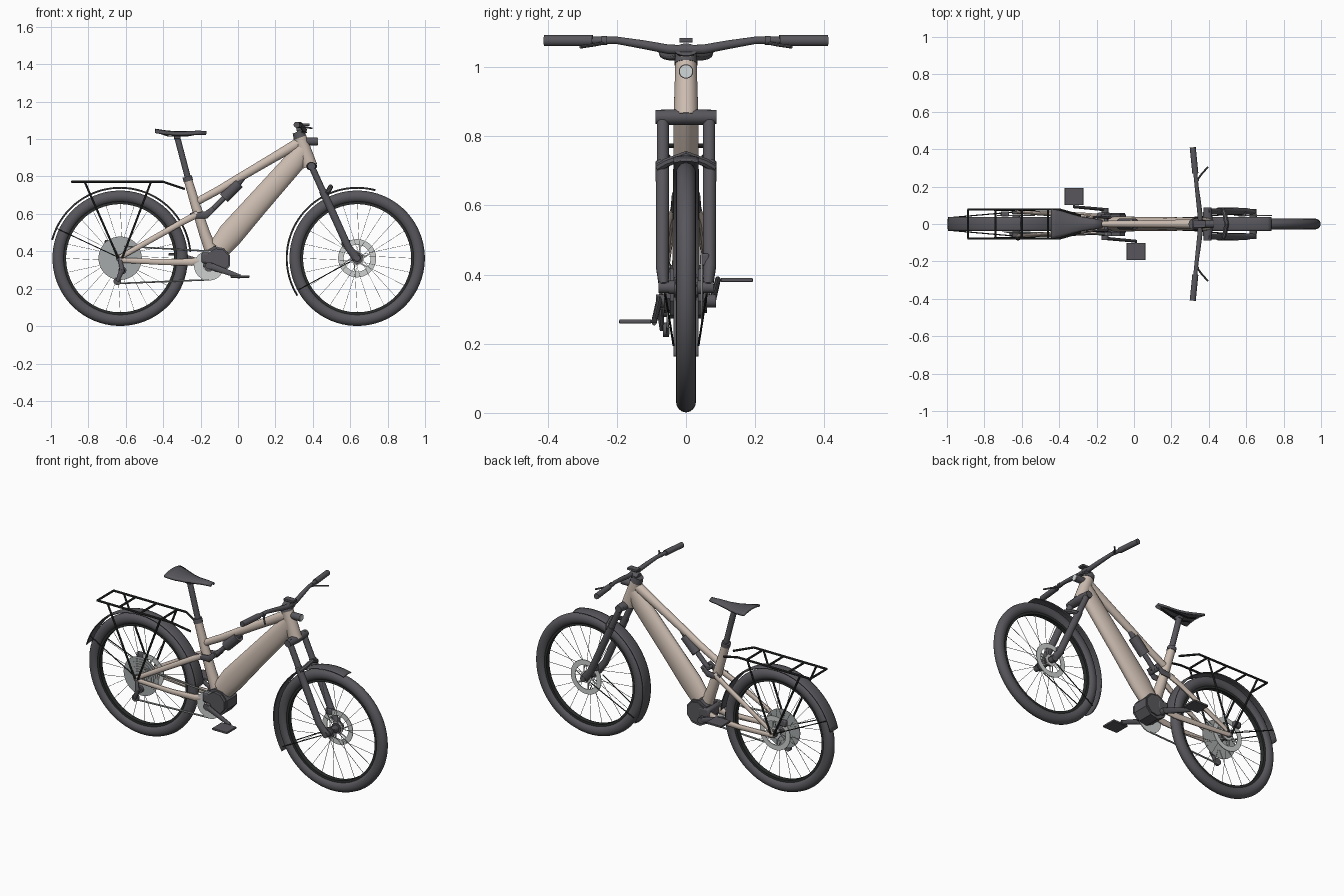
import bpy, bmesh, math
from mathutils import Vector

cube = bpy.data.objects.get("Cube")
if cube:
    bpy.data.objects.remove(cube, do_unlink=True)


def material(name, r, g, b):
    m = bpy.data.materials.new(name)
    m.use_nodes = True
    m.diffuse_color = (r, g, b, 1)
    m.node_tree.nodes["Principled BSDF"].inputs["Base Color"].default_value = (r, g, b, 1)
    return m


charcoal = material("charcoal", .098, .094, .106)
black = material("black", .026, .028, .028)
beige = material("beige paint", .61, .51, .44)
steel = material("steel grey", .38, .4, .4)
silver = material("light silver", .62, .63, .63)
lens = material("lens white", .64, .68, .69)
made = []


def finish(name, bm, mat):
    bmesh.ops.recalc_face_normals(bm, faces=bm.faces)
    mesh = bpy.data.meshes.new(name)
    bm.to_mesh(mesh)
    bm.free()
    mesh.materials.append(mat)
    ob = bpy.data.objects.new(name, mesh)
    bpy.context.collection.objects.link(ob)
    made.append(ob)
    return ob


def bridge(bm, rings, wrap):
    # quads between neighbouring closed rings
    n = len(rings[0])
    pairs = list(zip(rings, rings[1:])) + ([(rings[-1], rings[0])] if wrap else [])
    for a, b in pairs:
        for i in range(n):
            bm.faces.new((a[i], a[(i + 1) % n], b[(i + 1) % n], b[i]))


def sweep(name, pts, radii, mat, sides=12):
    # radii: one number, or one (in-plane, sideways) pair per point
    pts = [Vector(p) for p in pts]
    if not isinstance(radii, (list, tuple)):
        radii = [(radii, radii)] * len(pts)
    along = (pts[-1] - pts[0]).normalized()
    ref = Vector((0, 1, 0)) if abs(along.y) < .8 else Vector((0, 0, 1))
    bm = bmesh.new()
    rings = []
    for i, p in enumerate(pts):
        t = (pts[min(i + 1, len(pts) - 1)] - pts[max(i - 1, 0)]).normalized()
        u = (ref - t * ref.dot(t)).normalized()
        v = t.cross(u)
        rings.append([bm.verts.new(p + v * radii[i][0] * math.cos(a) + u * radii[i][1] * math.sin(a))
                      for a in (math.tau * (k + .5) / sides for k in range(sides))])
    bridge(bm, rings, False)
    bm.faces.new(rings[0])
    bm.faces.new(rings[-1])
    return finish(name, bm, mat)


def lathe(name, profile, cx, cz, mat, steps=48):
    # closed (radius, y) profile turned about a sideways axle
    bm = bmesh.new()
    rings = [[bm.verts.new((cx + r * math.cos(a), y, cz + r * math.sin(a))) for r, y in profile]
             for a in (math.tau * (k + .5) / steps for k in range(steps))]
    bridge(bm, rings, True)
    bmesh.ops.remove_doubles(bm, verts=bm.verts, dist=1e-5)
    return finish(name, bm, mat)


def disc(name, r, y0, y1, cx, cz, mat, inner=0, steps=48):
    return lathe(name, [(inner, y0), (r, y0), (r, y1), (inner, y1)], cx, cz, mat, steps)


def box(name, centre, size, mat):
    bm = bmesh.new()
    bmesh.ops.create_cube(bm, size=1)
    for v in bm.verts:
        v.co = Vector([c + s * k for c, s, k in zip(centre, size, v.co)])
    ob = finish(name, bm, mat)
    bev = ob.modifiers.new("bevel", 'BEVEL')
    bev.width, bev.segments = min(size) * .2, 2
    return ob


def sheet(name, grid, thick, mat):
    bm = bmesh.new()
    rows = [[bm.verts.new(p) for p in row] for row in grid]
    for a, b in zip(rows, rows[1:]):
        for i in range(len(a) - 1):
            bm.faces.new((a[i], a[i + 1], b[i + 1], b[i]))
    ob = finish(name, bm, mat)
    sol = ob.modifiers.new("thickness", 'SOLIDIFY')
    sol.thickness, sol.offset = thick, 0
    return ob


def both(name, pts, radii, mat, sides=12):
    # a left and right copy of one tube
    for s, side in ((1, "left"), (-1, "right")):
        sweep(f"{side}_{name}", [(x, y * s, z) for x, y, z in pts], radii, mat, sides)


AXLE = .363
REAR, FRONT = -.63, .637

# Wheels with rims, hubs, spokes and brake rotors
for label, cx in (("rear", REAR), ("front", FRONT)):
    tyre = [(.33 + .032 * math.cos(a), .029 * math.sin(a)) for a in (math.tau * k / 16 for k in range(16))]
    lathe(label + "_tyre", tyre, cx, AXLE, charcoal, 72)
    disc(label + "_rim", .306, -.014, .014, cx, AXLE, black, .289, 72)
    disc(label + "_hub", .02, -.05, .05, cx, AXLE, charcoal, 0, 24)
    for s in (-1, 1):
        disc(label + "_hub_flange", .03, s * .028, s * .034, cx, AXLE, charcoal, 0, 24)
    for k in range(24):
        a, s = math.tau * k / 24, (-1) ** k
        b = a + .5 * (-1) ** (k // 2)
        sweep(label + "_spoke", [(cx + .028 * math.cos(b), s * .03, AXLE + .028 * math.sin(b)),
                                 (cx + .29 * math.cos(a), 0, AXLE + .29 * math.sin(a))], .0013, steel, 4)
    disc(label + "_brake_rotor", .102, .044, .048, cx, AXLE, silver, .072)
    disc(label + "_rotor_centre", .035, .043, .049, cx, AXLE, silver, .018)
    for k in range(6):
        a = math.tau * k / 6
        sweep(label + "_rotor_arm", [(cx + r * math.cos(a + t), .046, AXLE + r * math.sin(a + t))
                                     for r, t in ((.03, 0), (.076, .35))], [(.005, .002)] * 2, silver, 4)
    box(label + "_brake_caliper", (cx - .06, .054, AXLE + .08), (.045, .026, .035), charcoal)


# Mudguards: thin arcs standing clear of the tyre
def mudguard(name, cx, start, end, width):
    grid = []
    for i in range(41):
        a = math.radians(start + (end - start) * i / 40)
        row = []
        for j in range(9):
            k = j / 4 - 1
            r = .379 - .005 * k * k
            row.append((cx + r * math.cos(a), width * k, AXLE + r * math.sin(a)))
        grid.append(row)
    sheet(name, grid, .005, charcoal)


mudguard("rear_mudguard", REAR, 5, 165, .036)
mudguard("front_mudguard", FRONT, 75, 212, .036)
both("front_mudguard_stay", [(.6, .06, .345), (.325, .036, .195)], .003, black, 6)
both("rear_mudguard_stay", [(REAR, .065, AXLE), (-.965, .036, .52)], .003, black, 6)

# Frame tubes
sweep("head_tube", [(.328, 0, 1.02), (.385, 0, .855)], [(.034, .031), (.04, .036)], beige, 20)
sweep("down_tube", [(.35, 0, .945), (.3, 0, .875), (.1, 0, .65), (-.04, 0, .49), (-.1, 0, .415)],
      [(.045, .033), (.058, .036), (.064, .038), (.07, .04), (.06, .04)], beige, 16)
sweep("top_tube", [(.335, 0, .985), (.18, 0, .895), (.01, 0, .795), (-.1, 0, .73), (-.225, 0, .662)],
      [(.03, .026), (.025, .022), (.023, .02), (.021, .018), (.02, .017)], beige, 16)
sweep("seat_tube", [(-.268, 0, .785), (-.225, 0, .64), (-.18, 0, .5), (-.135, 0, .38)],
      [(.023, .023), (.026, .025), (.03, .03), (.036, .034)], beige, 16)
both("seat_stay", [(-.215, .03, .6), (-.3, .042, .555), (REAR, .064, AXLE + .005)],
     [(.019, .012), (.017, .012), (.014, .009)], beige)
both("chain_stay", [(-.16, .04, .36), (-.25, .048, .342), (-.4, .058, .342), (REAR, .064, AXLE - .01)],
     [(.022, .012), (.02, .012), (.016, .01), (.014, .009)], beige)
for s in (-1, 1):
    disc("dropout", .022, s * .054, s * .07, REAR, AXLE, charcoal, 0, 20)

# Shock absorber and linkage
sweep("shock_body", [(.005, 0, .765), (-.075, 0, .685)], .03, charcoal, 16)
sweep("shock_shaft", [(-.075, 0, .685), (-.15, 0, .61)], .014, charcoal)
sweep("shock_mount", [(.03, 0, .8), (0, 0, .76)], .016, charcoal)
both("shock_link", [(-.13, .034, .63), (-.17, .036, .595), (-.255, .036, .59)],
     [(.014, .007), (.02, .008), (.016, .007)], charcoal)
sweep("link_pivot", [(-.15, -.042, .61), (-.15, .042, .61)], .012, charcoal)

# Drive unit, chainring, cranks and pedals
BX, BZ = -.155, .324
disc("motor", .078, -.046, .052, -.115, .35, charcoal, 0, 9)
disc("motor_cover", .064, -.064, .06, -.108, .352, charcoal, 0, 9)
box("motor_housing", (-.16, 0, .365), (.075, .124, .06), charcoal)
disc("chainring", .08, -.056, -.05, BX, BZ, silver, .03)
disc("crank_axle", .019, -.086, .086, BX, BZ, charcoal, 0, 20)
for s, label in ((-1, "right"), (1, "left")):
    px, pz = BX - s * .166, BZ + s * .06
    sweep(label + "_crank", [(BX, s * .077, BZ), (px, s * .092, pz)], [(.019, .009), (.012, .008)], charcoal)
    sweep(label + "_pedal_axle", [(px, s * .085, pz), (px, s * .18, pz)], .005, charcoal, 8)
    box(label + "_pedal", (px, s * .147, pz), (.1, .092, .012), charcoal)

# Cassette, chain and derailleur
for k in range(7):
    disc("cassette_cog", .116 - .013 * k, -.026 - .004 * k, -.029 - .004 * k, REAR, AXLE, steel, .015)
sweep("chain_top", [(-.61, -.047, .427), (BX, -.053, BZ + .077)], .005, steel, 6)
sweep("chain_bottom", [(-.645, -.053, .228), (BX, -.053, BZ - .076)], .005, steel, 6)
sweep("derailleur_hanger", [(REAR, -.068, .355), (-.62, -.078, .3)], [(.011, .007), (.013, .01)], charcoal)
sweep("derailleur_cage", [(-.618, -.074, .305), (-.645, -.07, .24)], [(.016, .012), (.01, .006)], charcoal)
for x, z in ((-.618, .298), (-.645, .24)):
    disc("jockey_wheel", .021, -.049, -.066, x, z, charcoal, 0, 16)

# Suspension fork
crown, foot = Vector((.393, 0, .855)), Vector((.612, 0, .372))


def fork_at(t, y):
    p = crown.lerp(foot, t)
    return (p.x, y, p.z)


both("fork_stanchion", [fork_at(-.03, .067), fork_at(.35, .067)], .0175, charcoal, 16)
both("fork_lower", [fork_at(.27, .068), fork_at(.9, .068), (.634, .064, AXLE)],
     [(.021, .02), (.02, .019), (.024, .014)], charcoal, 16)
sweep("fork_crown", [fork_at(0, y) for y in (-.088, -.05, 0, .05, .088)],
      [(.021, .021), (.025, .023), (.03, .023), (.025, .023), (.021, .021)], charcoal, 12)
sweep("fork_arch", [(.47, -.08, .708), (.485, -.055, .724), (.495, 0, .745), (.485, .055, .724), (.47, .08, .708)],
      .013, charcoal, 8)
sweep("front_axle", [(FRONT, -.08, AXLE), (FRONT, .08, AXLE)], .017, charcoal, 16)

# Cockpit: headset, stem, handlebar, grips, levers, display, headlight
sweep("headset", [(.332, 0, 1.008), (.32, 0, 1.04)], [(.036, .034), (.03, .03)], charcoal, 20)
sweep("stem", [(.315, 0, 1.04), (.365, 0, 1.05)], [(.02, .025), (.018, .035)], charcoal)
both("handlebar", [(.355, 0, 1.05), (.353, .05, 1.051), (.345, .12, 1.064), (.335, .2, 1.077), (.315, .4, 1.076)],
     [(.014, .014), (.014, .014), (.013, .013), (.011, .011), (.011, .011)], charcoal)
both("grip", [(.328, .27, 1.076), (.314, .41, 1.076)], .0165, charcoal, 16)
both("brake_clamp", [(.335, .228, 1.076), (.334, .244, 1.076)], .0135, charcoal)
both("brake_lever", [(.338, .235, 1.07), (.36, .265, 1.064), (.395, .305, 1.058)], .005, charcoal, 8)
box("display", (.35, 0, 1.077), (.065, .038, .014), charcoal)
sweep("headlight", [(.345, 0, .987), (.425, 0, .987)], .021, charcoal, 20)
sweep("headlight_lens", [(.425, 0, .987), (.428, 0, .987)], .018, lens, 20)

# Seat post and saddle
sweep("seat_post", [(-.325, 0, 1.01), (-.262, 0, .77)], .0165, charcoal, 16)
sweep("seat_clamp", [(-.272, 0, .8), (-.265, 0, .775)], .026, charcoal, 16)
box("saddle_clamp", (-.325, 0, 1.01), (.035, .04, .02), charcoal)
both("saddle_rail", [(-.42, .025, 1.032), (-.37, .022, 1.016), (-.28, .022, 1.016), (-.2, .01, 1.03)],
     .004, black, 6)
outline = [(-.443, .078, 1.05), (-.42, .076, 1.046), (-.38, .066, 1.04), (-.33, .05, 1.036),
           (-.28, .036, 1.036), (-.22, .026, 1.039), (-.17, .018, 1.038)]
sheet("saddle", [[(x, w * k, z - .012 * k * k) for k in (-1, -.75, -.4, 0, .4, .75, 1)]
                 for x, w, z in outline], .012, charcoal)

# Luggage rack
both("rack_rail", [(-.89, .078, .772), (-.4, .078, .772), (-.285, .045, .733)], .0065, black, 8)
for x in (-.888, -.74, -.6, -.46):
    sweep("rack_crossbar", [(x, -.078, .772), (x, .078, .772)], .0065, black, 8)
both("rack_rear_strut", [(-.82, .078, .772), (REAR - .01, .074, AXLE)], .006, black, 8)
both("rack_front_strut", [(-.465, .078, .772), (REAR + .01, .074, AXLE)], .006, black, 8)

# Smooth rounded parts, keep hard edges
for o in bpy.context.selected_objects:
    o.select_set(False)
for o in made:
    o.select_set(True)
bpy.context.view_layer.objects.active = made[0]
bpy.ops.object.shade_smooth_by_angle(angle=math.radians(35))
